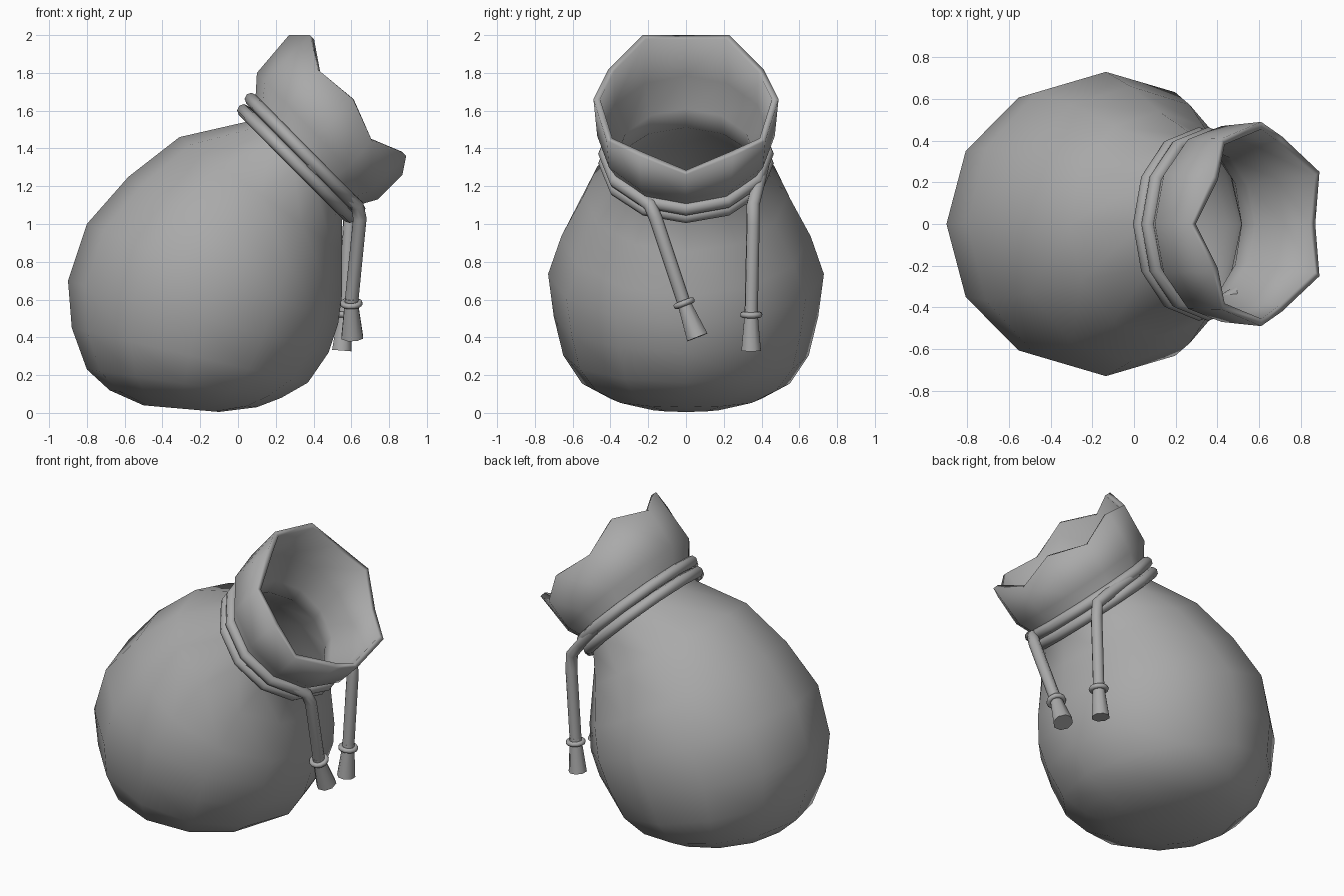
import bpy, bmesh, math
from mathutils import Vector

cube = bpy.data.objects.get("Cube")
if cube:
    bpy.data.objects.remove(cube)

SIDES = 12
mat = bpy.data.materials.new("grey cloth")
mat.use_nodes = True
colour = (0.4, 0.4, 0.4, 1)
mat.diffuse_color = colour
mat.node_tree.nodes["Principled BSDF"].inputs["Base Color"].default_value = colour


def ring(back, front, half_width):
    """Tilted ellipse from its back and front points (x, z) and its half width in y."""
    b, f = Vector((back[0], 0, back[1])), Vector((front[0], 0, front[1]))
    mid, arm = (b + f) / 2, (b - f) / 2
    angles = [2 * math.pi * i / SIDES for i in range(SIDES)]
    return [mid + arm * math.cos(a) + Vector((0, half_width * math.sin(a), 0)) for a in angles]


def finish(obj, angle):
    obj.data.materials.append(mat)
    bpy.ops.object.select_all(action='DESELECT')
    obj.select_set(True)
    bpy.context.view_layer.objects.active = obj
    bpy.ops.object.shade_smooth_by_angle(angle=math.radians(angle))


def loft(name, rings, cap_start=True, cap_end=False, angle=50):
    bm = bmesh.new()
    loops = [[bm.verts.new(p) for p in r] for r in rings]
    n = len(loops[0])
    for lo, hi in zip(loops, loops[1:]):
        for i in range(n):
            j = (i + 1) % n
            bm.faces.new((lo[i], lo[j], hi[j], hi[i]))
    if cap_start:
        bm.faces.new(loops[0][::-1])
    if cap_end:
        bm.faces.new(loops[-1])
    bmesh.ops.recalc_face_normals(bm, faces=bm.faces)
    mesh = bpy.data.meshes.new(name)
    bm.to_mesh(mesh)
    bm.free()
    obj = bpy.data.objects.new(name, mesh)
    bpy.context.collection.objects.link(obj)
    finish(obj, angle)
    return obj


def tube(name, points, radius, closed=False):
    curve = bpy.data.curves.new(name, 'CURVE')
    curve.dimensions = '3D'
    curve.bevel_depth = radius
    curve.bevel_resolution = 2
    curve.use_fill_caps = True
    spline = curve.splines.new('POLY')
    spline.points.add(len(points) - 1)
    for sp, p in zip(spline.points, points):
        sp.co = (*p, 1)
    spline.use_cyclic_u = closed
    spline.use_smooth = True
    curve.materials.append(mat)
    obj = bpy.data.objects.new(name, curve)
    bpy.context.collection.objects.link(obj)


# Sack: leaning rings from the base to the gathered neck
sack = [ring(*r) for r in (
    ((-0.50, 0.04), (-0.10, 0.005), 0.20),
    ((-0.68, 0.12), (0.10, 0.03), 0.40),
    ((-0.80, 0.23), (0.23, 0.08), 0.55),
    ((-0.88, 0.45), (0.37, 0.16), 0.65),
    ((-0.90, 0.70), (0.48, 0.32), 0.70),
    ((-0.80, 1.00), (0.53, 0.47), 0.73),
    ((-0.58, 1.25), (0.55, 0.62), 0.66),
    ((-0.31, 1.46), (0.55, 0.85), 0.54),
    ((0.04, 1.54), (0.55, 1.02), 0.42),
    ((0.09, 1.62), (0.60, 1.09), 0.40),
    ((0.10, 1.80), (0.74, 1.13), 0.47))]

# Uneven mouth rim, one half mirrored across y
half = [Vector(p) for p in (
    (0.27, 0, 2.0), (0.38, 0.23, 2.0), (0.42, 0.41, 1.82), (0.61, 0.49, 1.66),
    (0.71, 0.42, 1.44), (0.89, 0.25, 1.36), (0.87, 0, 1.26))]
rim = half + [Vector((p.x, -p.y, p.z)) for p in half[-2:0:-1]]
body = loft("sack", sack + [rim])
wall = body.modifiers.new("cloth thickness", 'SOLIDIFY')
wall.thickness = 0.035
wall.offset = -1

# Rope wound twice round the neck
tube("rope_lower_turn", ring((0.03, 1.60), (0.59, 1.04), 0.43), 0.035, True)
tube("rope_upper_turn", ring((0.07, 1.66), (0.64, 1.08), 0.43), 0.035, True)


def cord(side, path, tip, flare):
    """Hanging cord with a binding ring and a flared end."""
    path, tip = [Vector(p) for p in path], Vector(tip)
    tube(side + "_cord", path, 0.036)
    start = path[-1]
    axis = (tip - start).normalized()
    u = axis.cross(Vector((0, 1, 0))).normalized()
    v = axis.cross(u)

    def circle(c, r, n=8):
        angles = [2 * math.pi * (i + 0.5) / n for i in range(n)]
        return [c + r * (u * math.cos(a) + v * math.sin(a)) for a in angles]
    tube(side + "_binding", circle(start, 0.045, 12), 0.016, True)
    loft(side + "_cord_end", [circle(start - axis * 0.03, 0.036), circle(start, 0.038),
                              circle(tip, flare)], True, True)


cord("right", [(0.37, -0.41, 1.33), (0.50, -0.33, 1.21), (0.63, -0.19, 1.10),
               (0.645, -0.16, 1.03), (0.60, -0.01, 0.58)], (0.605, 0.06, 0.40), 0.062)
cord("left", [(0.34, 0.42, 1.37), (0.50, 0.38, 1.20), (0.585, 0.355, 1.10),
              (0.59, 0.355, 1.0), (0.565, 0.345, 0.52)], (0.55, 0.345, 0.33), 0.056)
